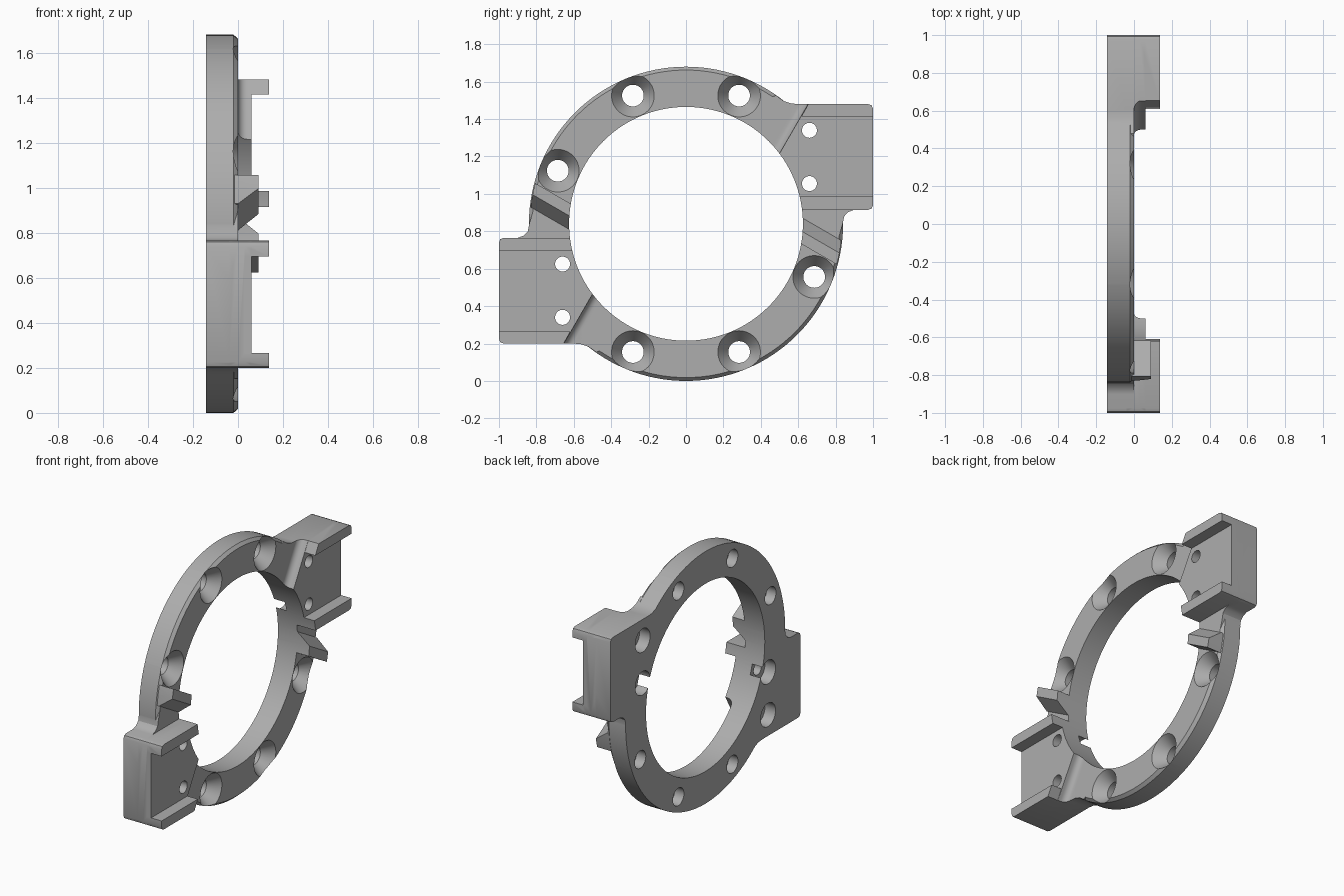
import bpy, bmesh
from math import sin, cos, pi, radians
from mathutils import Matrix, Vector

cube = bpy.data.objects.get("Cube")
if cube:
    bpy.data.objects.remove(cube, do_unlink=True)

CZ = 0.84        # height of the ring axis
BACK, FRONT, PAD, LIP = -0.143, 0.0, 0.06, 0.137
OUTER, BORE = 0.84, 0.625

grey = bpy.data.materials.new("plain grey")
grey.use_nodes = True
grey.diffuse_color = (0.42, 0.42, 0.42, 1)
bsdf = next(n for n in grey.node_tree.nodes if n.type == 'BSDF_PRINCIPLED')
bsdf.inputs["Base Color"].default_value = grey.diffuse_color


def loft(name, loops):
    """Closed solid through a list of equal-length vertex loops."""
    bm = bmesh.new()
    rings = [[bm.verts.new(p) for p in loop] for loop in loops]
    n = len(rings[0])
    for a, b in zip(rings, rings[1:]):
        for i in range(n):
            j = (i + 1) % n
            bm.faces.new((a[i], a[j], b[j], b[i]))
    bm.faces.new(rings[0][::-1])
    bm.faces.new(rings[-1])
    bmesh.ops.recalc_face_normals(bm, faces=bm.faces)
    mesh = bpy.data.meshes.new(name)
    bm.to_mesh(mesh)
    bm.free()
    mesh.materials.append(grey)
    ob = bpy.data.objects.new(name, mesh)
    bpy.context.scene.collection.objects.link(ob)
    return ob


def turned(name, profile, y=0, z=0, seg=128):
    """Solid turned about an axis along x, from (radius, x) pairs."""
    angles = [2 * pi * i / seg for i in range(seg)]
    return loft(name, [[(x, y + r * cos(a), z + r * sin(a)) for a in angles]
                       for r, x in profile])


def plate(name, outline, x0, x1):
    """Outline of (y, height) pairs extruded along x."""
    return loft(name, [[(x, y, z - CZ) for y, z in outline] for x in (x0, x1)])


def slanted(name, section, across, along, d0, d1):
    """Section of (offset, x) pairs swept along a direction in the ring plane."""
    return loft(name, [[(x, m * across[0] + d * along[0], m * across[1] + d * along[1])
                        for m, x in section] for d in (d0, d1)])


def boolean(target, tool, operation):
    mod = target.modifiers.new("cut", 'BOOLEAN')
    mod.operation, mod.solver, mod.object = operation, 'EXACT', tool
    bpy.context.view_layer.objects.active = target
    bpy.ops.object.modifier_apply(modifier=mod.name)
    bpy.data.objects.remove(tool, do_unlink=True)
    bpy.context.view_layer.update()


def both_sides(target, part, operation):
    """Apply a part and its copy turned half way round the ring."""
    twin = part.copy()
    twin.data = part.data.copy()
    twin.data.transform(Matrix.Rotation(pi, 4, 'X'))
    bpy.context.scene.collection.objects.link(twin)
    boolean(target, part, operation)
    boolean(target, twin, operation)


# Ring with a chamfered front edge
frame = turned("mounting_ring", [(OUTER, BACK), (OUTER, -0.02), (0.822, FRONT)])

# Block base, blended into the ring
base = plate("block_base", [
    (0.42, 1.5), (0.48, 1.527), (0.52, 1.498), (0.56, 1.484), (0.6, 1.48),
    (0.975, 1.48), (0.993, 1.473), (1, 1.455), (1, 0.94), (0.993, 0.922),
    (0.975, 0.915), (0.9, 0.915), (0.867, 0.903), (0.846, 0.88),
    (0.838, 0.84), (0.82, 0.78), (0.5, 0.78)], BACK, FRONT)
both_sides(frame, base, 'UNION')

# Raised pad with a slanted, filleted edge
arc = [(0.205 + 0.04 * cos(a), 0.04 - 0.04 * sin(a))
       for a in (radians(15 * i) for i in range(7))]
pad = slanted("block_pad", [(1.4, -0.05), (1.4, PAD), (0.245, PAD)] + arc + [(0.205, -0.05)],
              (cos(pi / 6), -0.5), (0.5, cos(pi / 6)), -1.2, 1.8)
trim = plate("pad_trim", [
    (0.4, 0.915), (0.975, 0.915), (0.993, 0.922), (1, 0.94),
    (1, 1.455), (0.993, 1.473), (0.975, 1.48), (0.4, 1.48)], -0.04, 0.2)
boolean(pad, trim, 'INTERSECT')
both_sides(frame, pad, 'UNION')

# Upper and lower lips of the block
upper = plate("upper_lip", [(0.618, 1.415), (1, 1.415), (1, 1.455), (0.993, 1.473),
                            (0.975, 1.48), (0.654, 1.48)], 0.03, LIP)
lower = plate("lower_lip", [(0.595, 0.915), (0.975, 0.915), (0.993, 0.922), (1, 0.94),
                            (1, 0.985), (0.595, 0.985)], 0.03, LIP)
both_sides(frame, upper, 'UNION')
both_sides(frame, lower, 'UNION')

# Undercut catch beside each block
catch = slanted("catch", [(0.338, -0.05), (0.338, 0), (0.275, 0.09), (0.215, 0.09), (0.215, -0.05)],
                (0.5, cos(pi / 6)), (cos(pi / 6), -0.5), 0.4, 1)
boolean(catch, turned("catch_trim", [(0.835, -0.2), (0.835, 0.2)]), 'INTERSECT')
both_sides(frame, catch, 'UNION')

# Central bore
boolean(frame, turned("bore_cutter", [(BORE, -0.3), (BORE, 0.3)]), 'DIFFERENCE')

# Countersunk screw holes
for degrees in (67.5, 112.5, 157.5):
    a = radians(degrees)
    hole = turned("screw_cutter", [(0.058, -0.3), (0.058, -0.075), (0.114, FRONT), (0.114, 0.2)],
                  0.742 * cos(a), 0.742 * sin(a), 48)
    both_sides(frame, hole, 'DIFFERENCE')

# Block holes, counterbored from the back
for height in (1.055, 1.34):
    hole = turned("block_hole_cutter", [(0.078, -0.3), (0.078, -0.065), (0.04, -0.065), (0.04, 0.3)],
                  0.66, height - CZ, 48)
    both_sides(frame, hole, 'DIFFERENCE')

# Stand on the ground and shade
frame.data.transform(Matrix.Translation(Vector((0, 0, CZ))))
for ob in bpy.context.scene.objects:
    ob.select_set(ob == frame)
bpy.context.view_layer.objects.active = frame
bpy.ops.object.shade_smooth_by_angle(angle=radians(30))
